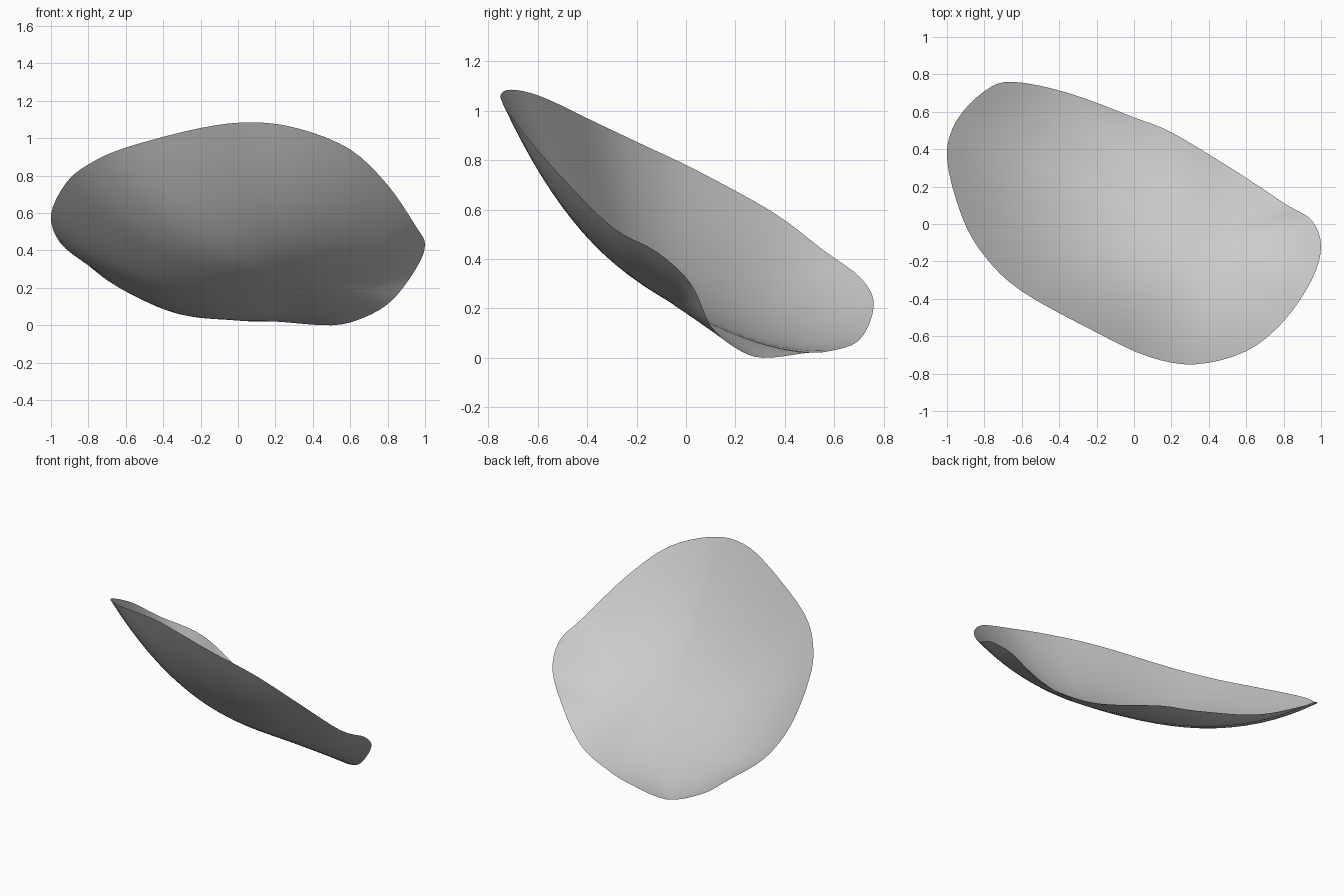
import bpy
import bmesh
from mathutils import Vector

default_cube = bpy.data.objects.get("Cube")
if default_cube:
    bpy.data.objects.remove(default_cube, do_unlink=True)

# Control points of the wavy rim, running round the shell
RIM = [
    (-1, .35, .59), (-.95, .55, .44), (-.8, .71, .32), (-.65, .76, .21),
    (-.35, .7, .07), (0, .57, .025), (.2, .49, .02), (.5, .31, 0),
    (.67, .2, .04), (.82, .1, .13), (.95, .02, .3), (1, -.12, .43),
    (.95, -.3, .53), (.8, -.52, .75), (.6, -.68, .94), (.33, -.75, 1.05),
    (.08, -.71, 1.085), (-.2, -.58, 1.055), (-.6, -.36, .95), (-.8, -.17, .86),
    (-.92, .04, .76),
]
CENTRE = Vector((.3, -.1, .25))
SLOPE_X, SLOPE_Y = -.05, -.6    # tilt of the shell at its centre
CURL = 2.5                      # how sharply the shell curls up to the rim
STEPS, RINGS = 4, 16


def smooth_loop(points, steps):
    """Sample a closed smooth curve that passes through the points."""
    points = [Vector(p) for p in points]
    count = len(points)
    samples = []
    for i in range(count):
        before, start, end, after = [points[(i + k) % count] for k in (-1, 0, 1, 2)]
        for step in range(steps):
            t = step / steps
            samples.append(.5 * (2 * start + (end - before) * t
                                 + (2 * before - 5 * start + 4 * end - after) * t ** 2
                                 + (3 * start - before - 3 * end + after) * t ** 3))
    return samples


def shell_point(rim_point, t):
    """Point on the curved surface, from the centre (0) to the rim (1)."""
    offset = rim_point - CENTRE
    tilt = SLOPE_X * offset.x + SLOPE_Y * offset.y
    height = tilt * t + (offset.z - tilt) * t ** CURL
    return CENTRE + Vector((offset.x * t, offset.y * t, height))


def make_material(name, colour):
    material = bpy.data.materials.new(name)
    material.use_nodes = True
    material.diffuse_color = colour
    material.node_tree.nodes["Principled BSDF"].inputs["Base Color"].default_value = colour
    return material


# Thin dished shell, built as rings around its centre
rim = smooth_loop(RIM, STEPS)
bm = bmesh.new()
middle = bm.verts.new(CENTRE)
rings = [[bm.verts.new(shell_point(p, ring / RINGS)) for p in rim]
         for ring in range(1, RINGS + 1)]
for i in range(len(rim)):
    j = (i + 1) % len(rim)
    bm.faces.new((middle, rings[0][j], rings[0][i]))
    for inner, outer in zip(rings, rings[1:]):
        bm.faces.new((inner[i], inner[j], outer[j], outer[i]))

# Make the hollow side the front of every face
for face in bm.faces:
    face.normal_update()
    if face.normal.z < 0:
        face.normal_flip()
    face.smooth = True

# Rest the lowest point on the ground
lowest = min(v.co.z for v in bm.verts)
bmesh.ops.translate(bm, verts=bm.verts, vec=(0, 0, -lowest))

mesh = bpy.data.meshes.new("curved_shell")
bm.to_mesh(mesh)
bm.free()
mesh.materials.append(make_material("light_grey", (.6, .6, .6, 1)))
shell = bpy.data.objects.new("curved_shell", mesh)
bpy.context.collection.objects.link(shell)
